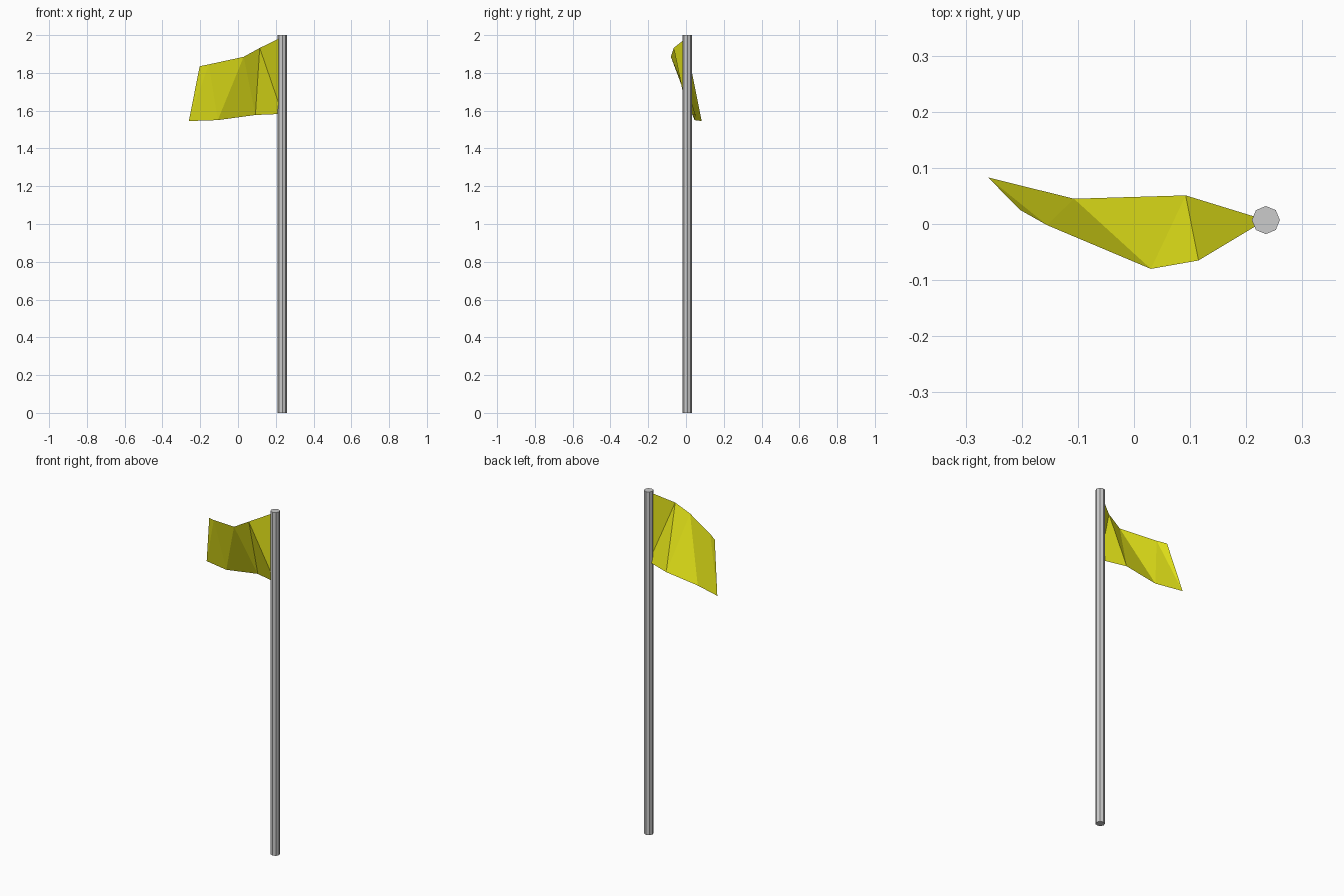
import bpy, math

if "Cube" in bpy.data.objects:
    bpy.data.objects.remove(bpy.data.objects["Cube"])

# Pole: eight-sided cylinder
PX, PY = 0.235, 0.007
bpy.ops.mesh.primitive_cylinder_add(vertices=8, radius=0.025, depth=2.0,
                                    location=(PX, PY, 1.0))
bpy.context.object.name = "pole"

# Flag: top and bottom edge lines, from the pole to the free end
top = [(PX, PY, 1.99), (0.115, -0.065, 1.932), (0.03, -0.08, 1.885),
       (-0.155, -0.002, 1.845), (-0.203, 0.025, 1.835)]
bottom = [(PX, PY, 1.583), (0.092, 0.051, 1.577),
          (-0.107, 0.045, 1.55), (-0.26, 0.083, 1.545)]
b = len(top)

# Flag: folded triangles stitched between the two edges
faces = [(0, 1, b), (1, b + 1, b), (1, 2, b + 1), (2, b + 2, b + 1),
         (2, 3, b + 2), (3, b + 3, b + 2), (3, 4, b + 3)]
mesh = bpy.data.meshes.new("flag")
mesh.from_pydata(top + bottom, [], faces)
mesh.update()
flag = bpy.data.objects.new("flag", mesh)
bpy.context.collection.objects.link(flag)

# Flag colour
yellow = bpy.data.materials.new("yellow_cloth")
yellow.diffuse_color = (0.8, 0.8, 0.01, 1)
yellow.use_nodes = True
yellow.node_tree.nodes["Principled BSDF"].inputs["Base Color"].default_value = yellow.diffuse_color
mesh.materials.append(yellow)
